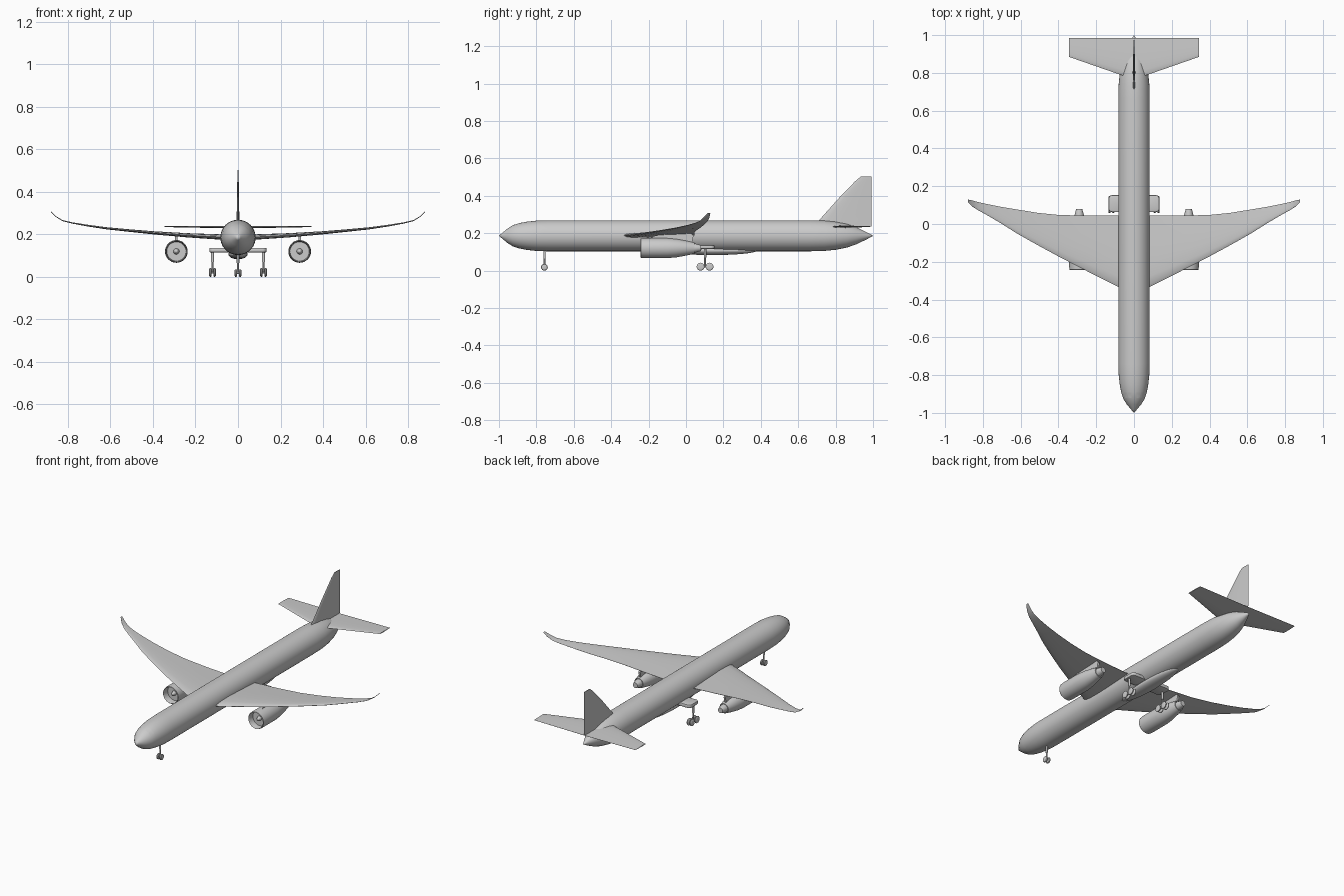
import bpy, bmesh
from math import sin, cos, pi, radians
from mathutils import Vector, Matrix

if "Cube" in bpy.data.objects:
    bpy.data.objects.remove(bpy.data.objects["Cube"])

AXIS = {'X': Vector((1, 0, 0)), 'Y': Vector((0, 1, 0)), 'Z': Vector((0, 0, 1))}


def finish(name, bm, mirror=False):
    bmesh.ops.remove_doubles(bm, verts=bm.verts, dist=1e-5)
    bmesh.ops.recalc_face_normals(bm, faces=bm.faces)
    me = bpy.data.meshes.new(name)
    bm.to_mesh(me)
    bm.free()
    ob = bpy.data.objects.new(name, me)
    bpy.context.collection.objects.link(ob)
    if mirror:
        ob.modifiers.new("Mirror", 'MIRROR').merge_threshold = 1e-5
    return ob


def loft(name, rings, mirror=False, caps=(True, True)):
    bm = bmesh.new()
    vs = [[bm.verts.new(p) for p in r] for r in rings]
    n = len(rings[0])
    for a, b in zip(vs, vs[1:]):
        for i in range(n):
            j = (i + 1) % n
            bm.faces.new((a[i], a[j], b[j], b[i]))
    for ring, want in zip((vs[0], vs[-1]), caps):
        if want:
            bm.faces.new(ring)
    return finish(name, bm, mirror)


def lathe(name, centre, axis, profile, mirror=False, segs=32):
    """Revolve (distance along axis, radius) pairs about an axis."""
    q = AXIS['Z'].rotation_difference(AXIS[axis])
    c = Vector(centre)
    rings = []
    for d, r in profile:
        r = max(r, 1e-7)
        rings.append([c + q @ Vector((r * cos(2 * pi * i / segs), r * sin(2 * pi * i / segs), d))
                      for i in range(segs)])
    return loft(name, rings, mirror, (profile[0][1] > 0, profile[-1][1] > 0))


def foil(le, te, t, up):
    """Airfoil section between leading and trailing edge points."""
    le, te = Vector(le), Vector(te)
    shape = [(0, 0), (.04, .3), (.15, .47), (.35, .5), (.65, .32), (1, .04)]
    pts = [le.lerp(te, f) + up * h * t for f, h in shape]
    return pts + [le.lerp(te, f) - up * h * t for f, h in reversed(shape[1:])]


# Fuselage
ZC = .186
lathe("fuselage", (0, 0, ZC), 'Y',
      [(-1, 0), (-.985, .013), (-.955, .038), (-.925, .057), (-.89, .068), (-.85, .0755), (-.8, .081),
       (-.74, .083), (.66, .083), (.74, .081), (.80, .075), (.86, .063), (.91, .046), (.96, .022),
       (.985, .009), (1, 0)], segs=48)

# Belly fairing
bm = bmesh.new()
bmesh.ops.create_uvsphere(bm, u_segments=32, v_segments=16, radius=1,
                          matrix=Matrix.Translation((0, .14, .107)) @ Matrix.Diagonal((.045, .24, .024, 1)))
finish("belly_fairing", bm)

# Cockpit window panes
for k, (a0, a1) in enumerate(((12, 30), (34, 52))):
    bm = bmesh.new()
    steps = [radians(a0 + (a1 - a0) * i / 4) for i in range(5)]
    rows = [[bm.verts.new((r * sin(a), y, ZC + r * cos(a))) for a in steps]
            for y, r in ((-.92, .0592), (-.893, .0679))]
    for i in range(4):
        bm.faces.new((rows[0][i], rows[0][i + 1], rows[1][i + 1], rows[1][i]))
    finish(f"cockpit_window_{k + 1}", bm, True)

# Main wings with upswept tips: x, leading y, trailing y, z, thickness
wing = [(0, -.375, .045, .186, .026), (.085, -.332, .045, .188, .025), (.24, -.254, .045, .196, .02),
        (.39, -.177, .047, .207, .015), (.51, -.112, .059, .218, .012), (.62, -.05, .077, .229, .01),
        (.71, .007, .092, .242, .008), (.78, .048, .106, .254, .006), (.825, .073, .116, .265, .005),
        (.857, .093, .125, .284, .004), (.88, .115, .13, .307, .003)]
loft("wing", [foil((x, a, z), (x, b, z), t, AXIS['Z']) for x, a, b, z, t in wing], True, (False, True))

# Tailplane and fin
loft("tailplane", [foil((x, a, z), (x, .985, z), t, AXIS['Z'])
                   for x, a, z, t in ((0, .765, .234, .012), (.345, .885, .237, .005))], True, (False, True))
loft("tail_fin", [foil((0, a, z), (0, b, z), t, AXIS['X'])
                  for a, b, z, t in ((.68, .993, .236, .014), (.715, .993, .273, .013), (.818, .993, .388, .009),
                                     (.905, .993, .478, .006), (.935, .993, .503, .004))])

# Engines: nacelle, fan, spinner, exhaust cone, pylon
E = (.29, 0, .12)
lathe("engine_nacelle", E, 'Y',
      [(-.205, 0), (-.205, .045), (-.235, .047), (-.243, .0495), (-.24, .052), (-.22, .0535), (-.1, .0535),
       (-.05, .049), (0, .040), (.045, .030), (.045, .026), (.03, .024), (.03, 0)], True)
lathe("engine_spinner", E, 'Y', [(-.23, 0), (-.222, .008), (-.205, .014), (-.2, .014)], True)
lathe("engine_exhaust", E, 'Y', [(.02, .024), (.05, .024), (.08, .016), (.08, 0)], True)
pylon = [(-.2, .168), (-.17, .185), (-.1, .2), (.03, .198), (.04, .185), (.03, .14), (-.1, .16)]
loft("engine_pylon", [[(x, y, z) for y, z in pylon] for x in (.284, .296)], True)

# Main gear: side fairing, strut, bogie beam, axles and wheels
bm = bmesh.new()
bmesh.ops.create_cube(bm, size=1, matrix=Matrix.Translation((.085, .108, .126)) @ Matrix.Diagonal((.1, .09, .022, 1)))
bmesh.ops.bevel(bm, geom=[e for e in bm.edges if abs(e.verts[0].co.z - e.verts[1].co.z) > .01],
                offset=.02, segments=5, profile=.5, affect='EDGES')
bmesh.ops.bevel(bm, geom=[e for e in bm.edges if abs(e.verts[0].co.z - e.verts[1].co.z) < .001],
                offset=.006, segments=2, profile=.5, affect='EDGES')
finish("main_gear_fairing", bm, True)

WR = .021
tyre = [(-.006, 0), (-.006, .013), (-.005, .018), (-.002, WR), (.002, WR), (.005, .018), (.006, .013), (.006, 0)]
GX, GY = .12, .102
lathe("main_gear_strut", (GX, GY, 0), 'Z', [(WR, .0045), (.07, .0045), (.07, .0065), (.125, .0065)], True, 16)
lathe("main_gear_beam", (GX, GY, WR), 'Y', [(-.026, .0045), (.026, .0045)], True, 12)
for label, dy in (("front", -.024), ("rear", .024)):
    lathe(f"main_axle_{label}", (GX, GY + dy, WR), 'X', [(-.01, .004), (.01, .004)], True, 12)
    for side, dx in (("inner", -.01), ("outer", .01)):
        lathe(f"main_wheel_{label}_{side}", (GX + dx, GY + dy, WR), 'X', tyre, True, 24)

# Nose gear
NY = -.757
lathe("nose_gear_strut", (0, NY, 0), 'Z', [(.018, .0045), (.065, .0045), (.065, .006), (.12, .006)], segs=16)
lathe("nose_axle", (0, NY, .018), 'X', [(-.01, .004), (.01, .004)], segs=12)
lathe("nose_wheel", (.01, NY, .018), 'X', [(d, r * .018 / WR) for d, r in tyre], True, 24)

# Smooth shading with sharp edges kept
for ob in bpy.context.scene.objects:
    ob.select_set(True)
    bpy.context.view_layer.objects.active = ob
bpy.ops.object.shade_smooth_by_angle(angle=radians(35))
